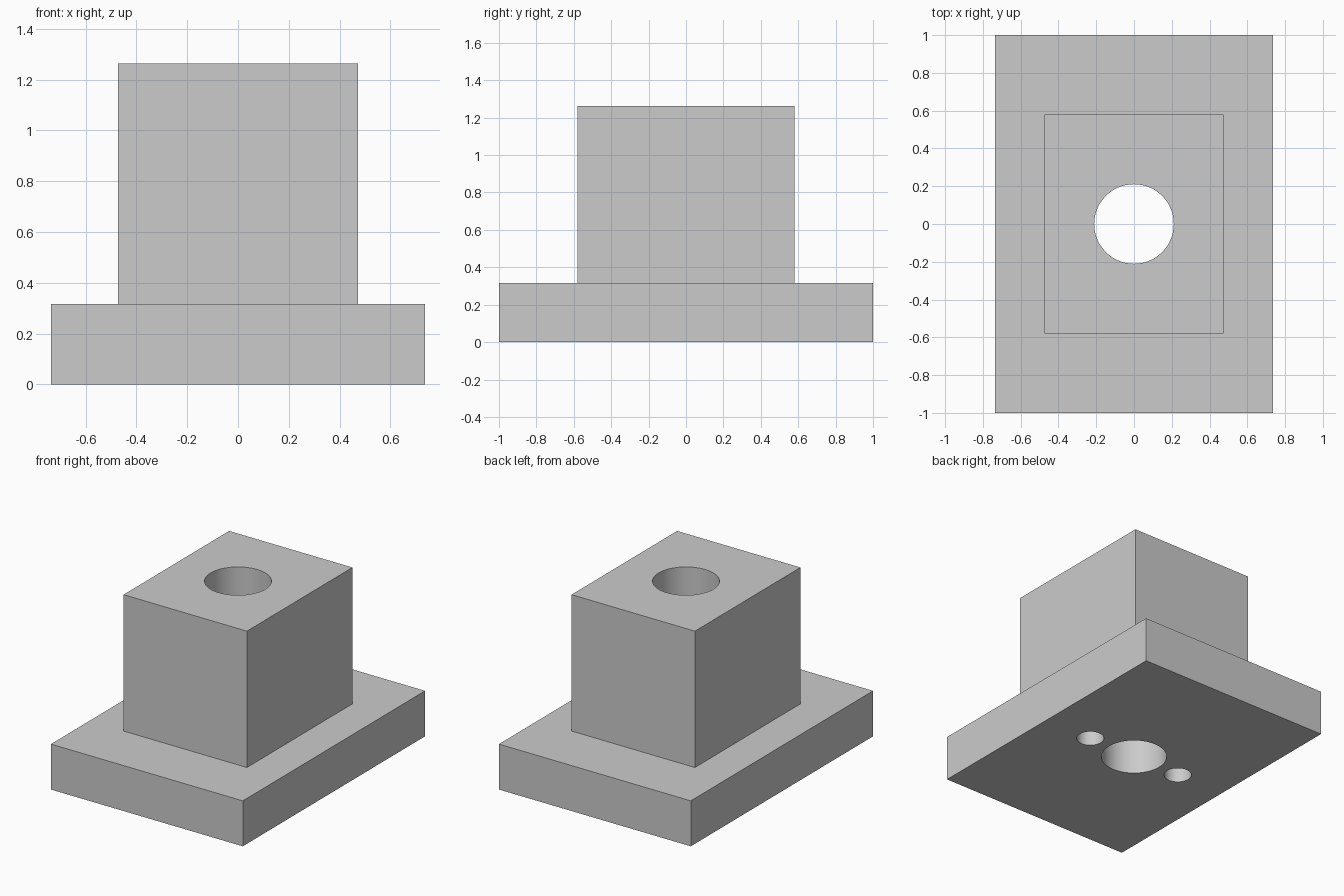
import bpy
from math import radians

old = bpy.data.objects.get("Cube")
if old:
    bpy.data.objects.remove(old, do_unlink=True)

UNIT = 1 / 19  # design grid: the base plate is 38 units long

grey = bpy.data.materials.new("plain grey")
grey.use_nodes = True
colour = (0.6, 0.6, 0.6, 1)
grey.diffuse_color = colour
grey.node_tree.nodes["Principled BSDF"].inputs["Base Color"].default_value = colour


def finish(obj, name):
    obj.name = obj.data.name = name
    obj.data.materials.append(grey)
    return obj


def box(name, width, depth, bottom, top):
    bpy.ops.mesh.primitive_cube_add(size=1, location=(0, 0, (bottom + top) / 2 * UNIT))
    obj = bpy.context.object
    obj.scale = (width * UNIT, depth * UNIT, (top - bottom) * UNIT)
    bpy.ops.object.transform_apply(location=True, rotation=False, scale=True)
    return finish(obj, name)


def drill(name, x, radius, bottom, top):
    bpy.ops.mesh.primitive_cylinder_add(
        vertices=64, radius=radius * UNIT, depth=(top - bottom) * UNIT,
        location=(x * UNIT, 0, (bottom + top) / 2 * UNIT))
    return finish(bpy.context.object, name)


def combine(body, tool, operation):
    mod = body.modifiers.new(tool.name, 'BOOLEAN')
    mod.operation = operation
    mod.solver = 'EXACT'
    mod.object = tool
    bpy.context.view_layer.objects.active = body
    bpy.ops.object.modifier_apply(modifier=mod.name)
    bpy.data.objects.remove(tool, do_unlink=True)


# Base plate with the upright block standing on it
body = box("flanged_block", 28, 38, 0, 6)
combine(body, box("upright_block", 18, 22, 3, 24), 'UNION')

# Central through bore
combine(body, drill("bore", 0, 4, -2, 26), 'DIFFERENCE')

# Two blind screw holes from below, either side of the bore
for side, x in (("left", 7), ("right", -7)):
    combine(body, drill(side + "_screw_hole", x, 1.67, -2, 10), 'DIFFERENCE')

# Smooth hole walls, crisp edges
bpy.ops.object.select_all(action='DESELECT')
body.select_set(True)
bpy.context.view_layer.objects.active = body
bpy.ops.object.shade_smooth_by_angle(angle=radians(30))
